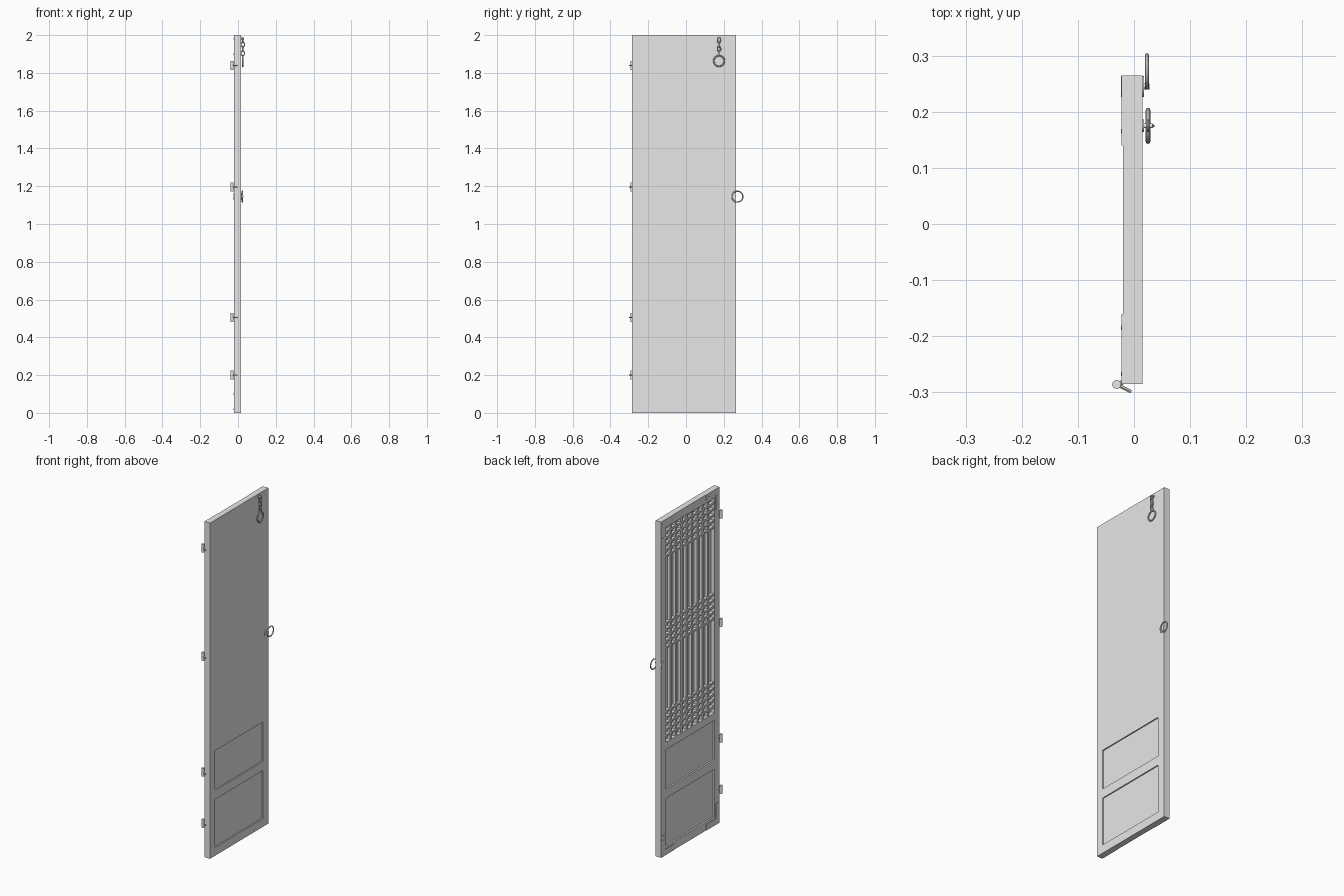
import bpy
from math import pi
from mathutils import Vector

cube = bpy.data.objects.get("Cube")
if cube:
    bpy.data.objects.remove(cube, do_unlink=True)

grey = bpy.data.materials.new("plain grey")
grey.use_nodes = True
grey.diffuse_color = (0.8, 0.8, 0.8, 1)
grey.node_tree.nodes["Principled BSDF"].inputs["Base Color"].default_value = (0.8, 0.8, 0.8, 1)


def finish(name, smooth=False):
    ob = bpy.context.object
    ob.name = name
    ob.data.materials.clear()
    ob.data.materials.append(grey)
    if smooth:
        bpy.ops.object.shade_smooth_by_angle()
    return ob


def box(name, x, y, z):
    """Box from three (low, high) ranges."""
    bpy.ops.mesh.primitive_cube_add(size=1, location=[sum(r) / 2 for r in (x, y, z)])
    ob = finish(name)
    ob.scale = [r[1] - r[0] for r in (x, y, z)]
    bpy.ops.object.transform_apply(location=False, rotation=False)
    return ob


def rod(name, a, b, radius, sides=16):
    a, b = Vector(a), Vector(b)
    d = b - a
    bpy.ops.mesh.primitive_cylinder_add(vertices=sides, radius=radius, depth=d.length,
                                        location=(a + b) / 2,
                                        rotation=d.to_track_quat('Z', 'Y').to_euler())
    return finish(name, True)


def ring(name, pos, radius, wire, rot, stretch=1):
    bpy.ops.mesh.primitive_torus_add(location=pos, rotation=rot, major_radius=radius,
                                     minor_radius=wire, major_segments=24, minor_segments=8)
    ob = finish(name, True)
    ob.scale.x = stretch
    return ob


BACK, FACE = -0.02, 0.015
LOW, HIGH = -0.285, 0.265
OPEN_Y = (-0.24, 0.215)
LATTICE_Z = (0.67, 1.95)
PANELS = [(0.05, 0.335), (0.39, 0.625)]

# Door leaf with recesses cut on both faces
leaf = box("door_leaf", (BACK, FACE), (LOW, HIGH), (0, 2))
recesses = [((-0.1, 0.002), LATTICE_Z)]
for z in PANELS:
    recesses += [((-0.1, BACK + 0.010), z), ((FACE - 0.007, 0.1), z)]
for x, z in recesses:
    cutter = box("recess_cutter", x, OPEN_Y, z)
    cutter.hide_render = True
    bpy.context.view_layer.objects.active = leaf
    mod = leaf.modifiers.new("recess", 'BOOLEAN')
    mod.operation = 'DIFFERENCE'
    mod.solver = 'EXACT'
    mod.object = cutter
    bpy.ops.object.modifier_apply(modifier=mod.name)
    bpy.data.objects.remove(cutter, do_unlink=True)

# Lattice: full-height uprights and three bands of crossbars
BARS = 8
step = (OPEN_Y[1] - OPEN_Y[0]) / (BARS + 1)
for i in range(BARS):
    y = OPEN_Y[0] + step * (i + 1)
    box("lattice_upright", (-0.015, 0.003), (y - 0.008, y + 0.008), LATTICE_Z)
for start in (0.705, 1.23, 1.775):
    for i in range(5):
        z = start + i * 0.036
        box("lattice_crossbar", (-0.016, 0.003), OPEN_Y, (z - 0.006, z + 0.006))

# Thin corner plates with studs on the lattice face
plate_x = (BACK - 0.002, BACK + 0.001)
for edge, sy in ((LOW, 1), (HIGH, -1)):
    for end, sz in ((0, 1), (2, -1)):
        def span(base, sign, a, b):
            return sorted((base + sign * a, base + sign * b))
        box("corner_plate_rail", plate_x, span(edge, sy, 0, 0.125), span(end, sz, 0, 0.035))
        box("corner_plate_stile", plate_x, span(edge, sy, 0, 0.035), span(end, sz, 0.035, 0.125))
        for y, z in ((0.1, 0.018), (0.018, 0.018), (0.018, 0.1)):
            at = (edge + sy * y, end + sz * z)
            rod("corner_stud", (BACK, *at), (BACK - 0.003, *at), 0.004, 8)

# Hinge pins with slanted tangs
for z in (0.2, 0.505, 1.195, 1.84):
    rod("hinge_pin", (-0.031, -0.286, z - 0.024), (-0.031, -0.286, z + 0.024), 0.008)
    rod("hinge_tang", (-0.031, -0.286, z), (-0.005, -0.299, z), 0.003, 8)
    rod("hinge_anchor", (-0.031, -0.286, z), (-0.015, -0.280, z), 0.004, 8)

# Pull ring with a rose on each face
for x0, x1 in ((FACE, FACE + 0.003), (BACK, BACK - 0.003)):
    rod("pull_rose", (x0, 0.245, 1.145), (x1, 0.245, 1.145), 0.019, 20)
rod("pull_stem", (BACK - 0.002, 0.245, 1.145), (0.028, 0.245, 1.145), 0.005)
ring("pull_ring", (0.023, 0.272, 1.145), 0.029, 0.0035, (0, pi / 2, 0))

# Hanging chain and its end ring
rod("chain_stem", (FACE, 0.175, 1.982), (0.033, 0.175, 1.982), 0.004)
rod("chain_rose", (FACE, 0.175, 1.982), (FACE + 0.003, 0.175, 1.982), 0.011)
for i in range(4):
    turn = (0, pi / 2, 0) if i % 2 == 0 else (pi / 2, pi / 2, 0)
    ring("chain_link", (0.025, 0.175, 1.973 - i * 0.023), 0.009, 0.0028, turn, 1.5)
ring("chain_end_ring", (0.025, 0.175, 1.863), 0.028, 0.0042, (0, pi / 2, 0))
